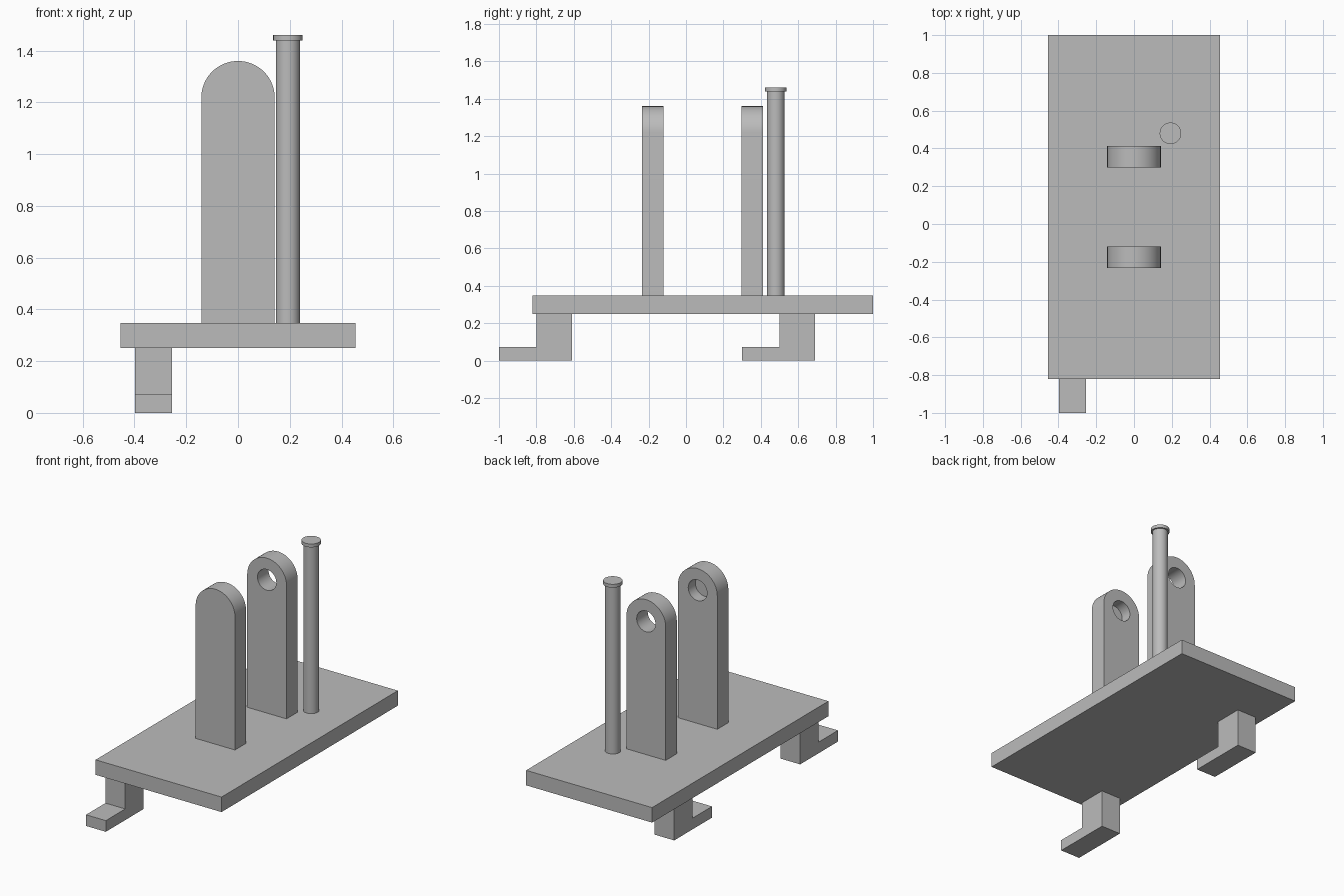
import bpy, bmesh, math
from mathutils import Matrix, Vector

cube = bpy.data.objects.get("Cube")
if cube:
    bpy.data.objects.remove(cube, do_unlink=True)

grey = bpy.data.materials.new("plain grey")
grey.use_nodes = True
colour = (0.5, 0.5, 0.5, 1)
grey.diffuse_color = colour
grey.node_tree.nodes["Principled BSDF"].inputs["Base Color"].default_value = colour


def finish(name, bm, smooth=False):
    bmesh.ops.recalc_face_normals(bm, faces=bm.faces)
    mesh = bpy.data.meshes.new(name)
    bm.to_mesh(mesh)
    bm.free()
    mesh.materials.append(grey)
    obj = bpy.data.objects.new(name, mesh)
    bpy.context.collection.objects.link(obj)
    if smooth:
        smooth_sharp(obj)
    return obj


def smooth_sharp(obj):
    bpy.ops.object.select_all(action="DESELECT")
    obj.select_set(True)
    bpy.context.view_layer.objects.active = obj
    bpy.ops.object.shade_smooth_by_angle(angle=math.radians(30))


def extrude(name, points, direction):
    """Sweep a flat outline along a vector into a solid."""
    bm = bmesh.new()
    face = bm.faces.new([bm.verts.new(p) for p in points])
    swept = bmesh.ops.extrude_face_region(bm, geom=[face], use_keep_orig=True)
    moved = [v for v in swept["geom"] if isinstance(v, bmesh.types.BMVert)]
    bmesh.ops.translate(bm, verts=moved, vec=Vector(direction))
    return finish(name, bm)


def add_cylinder(bm, radius, z0, z1, matrix=Matrix()):
    place = matrix @ Matrix.Translation((0, 0, (z0 + z1) / 2))
    bmesh.ops.create_cone(bm, cap_ends=True, segments=48, radius1=radius,
                          radius2=radius, depth=z1 - z0, matrix=place)


# Base plate
PLATE_BOTTOM, PLATE_TOP = 0.25, 0.348
extrude("base_plate",
        [(x, y, PLATE_BOTTOM) for x, y in
         ((-0.455, -0.82), (0.455, -0.82), (0.455, 1), (-0.455, 1))],
        (0, 0, PLATE_TOP - PLATE_BOTTOM))

# L-shaped feet with toes pointing forward
foot = [(0, 0), (0.39, 0), (0.39, PLATE_BOTTOM), (0.2, PLATE_BOTTOM),
        (0.2, 0.073), (0, 0.073)]
for name, y0 in (("front_foot", -1), ("back_foot", 0.3)):
    extrude(name, [(-0.398, y0 + y, z) for y, z in foot], (0.143, 0, 0))

# Round-topped uprights with bored holes
HALF, THICK, CENTRE_Z, BORE = 0.142, 0.114, 1.218, 0.068


def upright(name, y0, bore_start):
    steps = 32
    outline = [(-HALF, y0, PLATE_TOP), (HALF, y0, PLATE_TOP)]
    for i in range(steps + 1):
        a = math.pi * i / steps
        outline.append((HALF * math.cos(a), y0, CENTRE_Z + HALF * math.sin(a)))
    obj = extrude(name, outline, (0, THICK, 0))

    # Horizontal cutter running out of the back face
    bm = bmesh.new()
    turn = Matrix.Translation((0, y0, CENTRE_Z)) @ Matrix.Rotation(-math.pi / 2, 4, "X")
    add_cylinder(bm, BORE, bore_start, THICK + 0.05, turn)
    cutter = finish(name + "_cutter", bm)
    cut = obj.modifiers.new("bore", "BOOLEAN")
    cut.operation = "DIFFERENCE"
    cut.solver = "EXACT"
    cut.object = cutter
    bpy.ops.object.select_all(action="DESELECT")
    obj.select_set(True)
    bpy.context.view_layer.objects.active = obj
    bpy.ops.object.modifier_apply(modifier=cut.name)
    bpy.data.objects.remove(cutter, do_unlink=True)
    smooth_sharp(obj)


upright("front_upright", -0.234, 0.04)   # blind hole, closed at the front
upright("back_upright", 0.298, -0.05)    # through hole

# Standing pin with a thin wider head
bm = bmesh.new()
at = Matrix.Translation((0.193, 0.48, 0))
add_cylinder(bm, 0.047, PLATE_TOP, 1.439, at)
add_cylinder(bm, 0.057, 1.439, 1.461, at)
finish("pin", bm, smooth=True)
